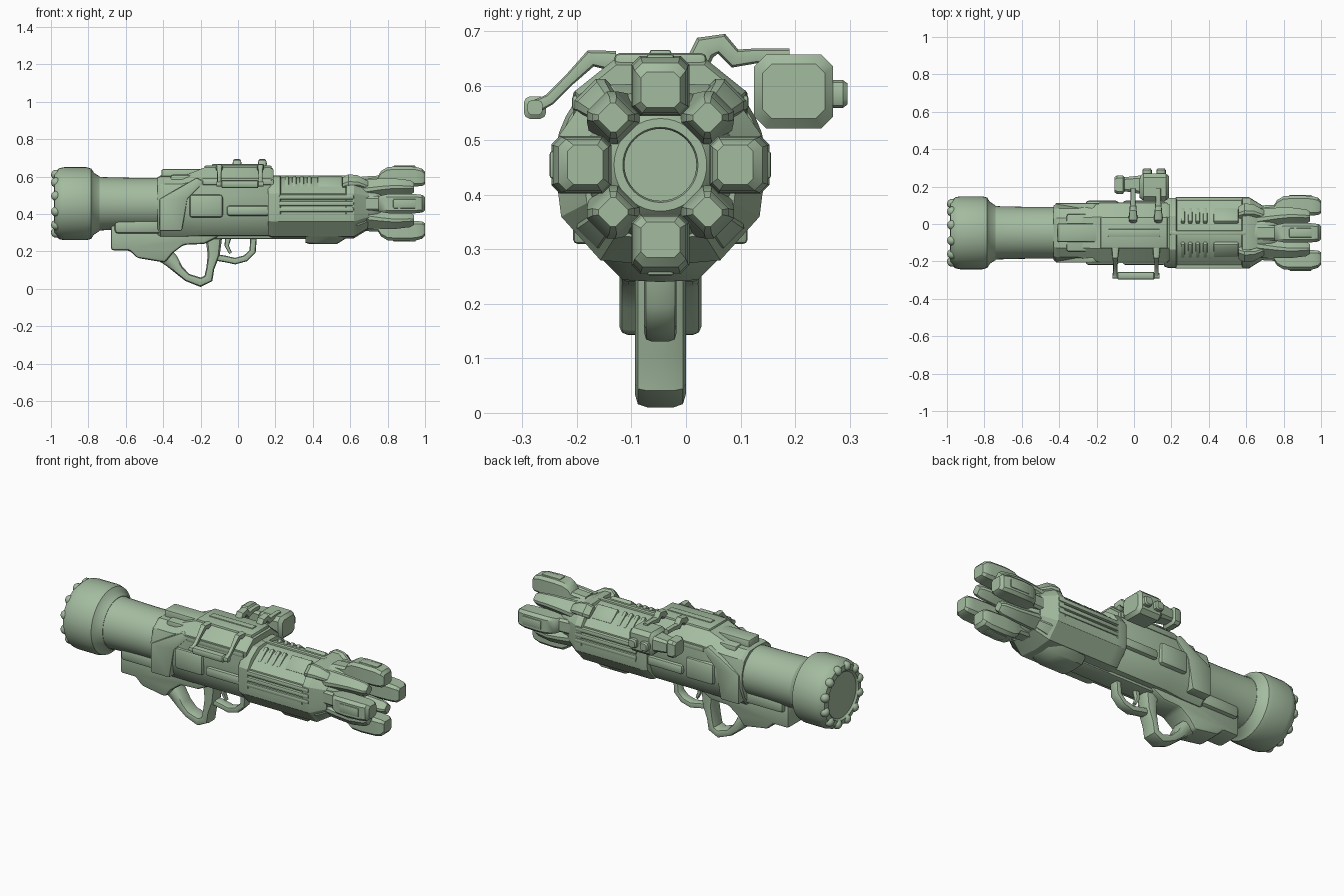
import bpy, bmesh, math
from mathutils import Matrix, Vector

if "Cube" in bpy.data.objects:
    bpy.data.objects.remove(bpy.data.objects["Cube"])

AXIS = Vector((0, -0.047, 0.455))   # centre line of the launcher tube
green = bpy.data.materials.new("sage green")
green.use_nodes = True
green.diffuse_color = (0.37, 0.50, 0.35, 1)
green.node_tree.nodes["Principled BSDF"].inputs["Base Color"].default_value = green.diffuse_color


def finish(name, bm, matrix=None, bevel=0, angle=35):
    """Turn a bmesh, built around the tube axis, into a shaded object."""
    bmesh.ops.recalc_face_normals(bm, faces=bm.faces)
    if bevel:
        edges = [e for e in bm.edges if e.calc_face_angle(0) > 0.45]
        bmesh.ops.bevel(bm, geom=edges, offset=bevel, segments=2, profile=0.5, affect='EDGES')
    if matrix:
        bm.transform(matrix)
    bm.transform(Matrix.Translation(AXIS))
    mesh = bpy.data.meshes.new(name)
    bm.to_mesh(mesh)
    bm.free()
    mesh.materials.append(green)
    mesh.shade_smooth()
    mesh.set_sharp_from_angle(angle=math.radians(angle))
    obj = bpy.data.objects.new(name, mesh)
    bpy.context.collection.objects.link(obj)
    return obj


def loft(name, rings, **kw):
    """Skin a row of equal rings and cap both ends."""
    bm = bmesh.new()
    rows = [[bm.verts.new(p) for p in ring] for ring in rings]
    n = len(rows[0])
    for a, b in zip(rows, rows[1:]):
        for i in range(n):
            bm.faces.new((a[i], a[(i + 1) % n], b[(i + 1) % n], b[i]))
    bm.faces.new(rows[0])
    bm.faces.new(rows[-1])
    return finish(name, bm, **kw)


def lathe(name, profile, sides=40, **kw):
    """Spin (x, radius) points about the x axis."""
    turn = [2 * math.pi * i / sides for i in range(sides)]
    return loft(name, [[(x, r * math.cos(t), r * math.sin(t)) for t in turn] for x, r in profile], **kw)


def half_ring(x, half, grow=1):
    """Mirror a half section, listed from top to bottom, about y = 0."""
    pts = [(y * grow, (z - AXIS.z) * grow) for y, z in half]
    pts += [(-y, z) for y, z in reversed(pts[1:-1])]
    return [(x, y, z) for y, z in pts]


def box(name, x, y, z, bevel=0.01, matrix=None):
    """Box from ranges; y and z are measured from the tube axis."""
    ring = lambda px: [(px, y[0], z[0]), (px, y[1], z[0]), (px, y[1], z[1]), (px, y[0], z[1])]
    return loft(name, [ring(x[0]), ring(x[1])], bevel=bevel, matrix=matrix)


def block_ring(x, low, high, w):
    """Rectangle across x with cut corners."""
    c = 0.3 * w
    return [(x, -w + c, low), (x, w - c, low), (x, w, low + c), (x, w, high - c),
            (x, w - c, high), (x, -w + c, high), (x, -w, high - c), (x, -w, low + c)]


def sweep(name, path, side, sides=10, **kw):
    """Sweep an oval along (x, y, z, thickness, width); side is the width direction."""
    side = Vector(side)
    pts = [Vector(p[:3]) - AXIS for p in path]
    rings = []
    for i, p in enumerate(path):
        along = (pts[min(i + 1, len(pts) - 1)] - pts[max(i - 1, 0)]).normalized()
        normal = along.cross(side).normalized()
        ring = []
        for k in range(sides):
            t = 2 * math.pi * (k + 0.5) / sides
            c, s = math.cos(t), math.sin(t)
            sq = lambda v: math.copysign(abs(v) ** 0.6, v)
            ring.append(pts[i] + normal * p[3] * sq(c) + side * p[4] * sq(s))
        rings.append(ring)
    return loft(name, rings, **kw)


def around(angle):
    return Matrix.Rotation(math.radians(angle), 4, 'X')


# Rear drum, launch tube and rim studs
lathe("rear_drum", [(-.975, .13), (-.985, .14), (-.98, .17), (-.955, .19), (-.93, .195),
                    (-.81, .195), (-.785, .188), (-.77, .165), (-.74, .146)])
lathe("launch_tube", [(-.8, .15), (-.72, .142), (-.55, .138), (-.38, .138)])
for i in range(12):
    bm = bmesh.new()
    bmesh.ops.create_uvsphere(bm, u_segments=12, v_segments=8, radius=0.027)
    finish("rim_stud", bm, around(30 * i + 15) @ Matrix.Translation((-.973, 0, .16)))

# Receiver body
rear = [(0, .605), (.08, .60), (.13, .56), (.155, .48), (.152, .40), (.125, .33), (.08, .28), (0, .275)]
mid = [(0, .648), (.085, .648), (.157, .59), (.158, .50), (.152, .40), (.13, .33), (.09, .285), (0, .275)]
loft("receiver", [half_ring(-.43, rear, .94), half_ring(-.415, rear), half_ring(-.3, rear),
                  half_ring(-.18, mid), half_ring(.17, mid), half_ring(.19, mid, .95)], angle=28)

# Forward housing with sunken upper panels
full = [(0, .605), (.09, .602), (.15, .56), (.185, .51), (.187, .40), (.182, .36), (.11, .28), (0, .27)]
sunk = [(0, .60), (.078, .583), (.132, .545), (.172, .51)] + full[4:]
loft("forward_housing", [half_ring(.16, full, .96), half_ring(.18, full), half_ring(.225, full),
                         half_ring(.23, sunk), half_ring(.575, sunk), half_ring(.58, full),
                         half_ring(.62, full), half_ring(.68, full, .8), half_ring(.70, full, .74)], angle=28)
box("top_spine", (.19, .60), (-.012, .012), (.12, .152), .005)

# Top plates
box("rear_top_plate", (-.41, -.17), (-.05, .05), (.12, .185))
box("rear_top_rib", (-.36, -.2), (-.1, .1), (.1, .155))
box("centre_top_plate", (-.18, .18), (-.085, .085), (.15, .205))
box("top_ridge", (-.14, .14), (-.02, .02), (.19, .211), .005)
box("belly_keel", (-.36, .40), (-.06, .06), (-.188, -.14))
loft("belly_box", [half_ring(x, [(0, .33), (w, .33), (w, .29), (w * .6, z), (0, z - .004)])
                   for x, w, z in ((.36, .10, .25), (.38, .115, .244), (.53, .115, .244), (.58, .09, .275))])

for s in (-1, 1):
    # Ribs, cover and grooved pod on each side of the housing
    lean = around(-39 * s)
    for i in range(4):
        box("panel_rib", (.25 + .04 * i, .272 + .04 * i), (-.046, .046), (.13, .156), .006, lean)
    box("panel_cover", (.425, .56), (-.046, .046), (.12, .157), .01, lean)
    ys = sorted((s * .165, s * .192))
    for z in (-.045, -.012, .022):
        box("side_rail", (.22, .62), ys, (z, z + .026), .008)
    # Cheek pad, sloped rear panel and lower fairing
    ys = sorted((s * .1, s * .172))
    box("cheek_pad", (-.26, -.08), ys, (-.075, .05), .018)
    box("lower_fairing", (-.06, .17), ys, (-.065, -.01), .015)
    ring = lambda y: [(x, y, z - AXIS.z) for x, z in
                      ((-.42, .31), (-.42, .48), (-.22, .595), (-.18, .57), (-.27, .48), (-.3, .31))]
    loft("rear_cheek_plate", [ring(s * .09), ring(s * .16)], bevel=.008)
    box("shoulder_strip", (-.19, .18), sorted((s * .13, s * .162)), (.1, .128), .006)

# Muzzle with a deep bore
lathe("muzzle", [(.60, .13), (.68, .143), (.74, .13), (.78, .105), (.80, .085), (.80, .069),
                 (.79, .066), (.715, .066), (.715, .01)])

# Four large prongs, with four small claws and lugs between them
for k in range(4):
    prong = [(.66, .08, .145, .04), (.75, .085, .15, .04), (.765, .09, .175, .044), (.80, .092, .196, .051),
             (.86, .09, .2, .053), (.95, .092, .197, .051), (.985, .095, .187, .047), (1, .105, .17, .036)]
    loft("muzzle_prong", [block_ring(*p) for p in prong], matrix=around(90 * k), angle=30)
    box("prong_pad", (.83, .95), (-.025, .025), (.19, .203), .005, around(90 * k))
    claw = [(.66, .08, .15, .05), (.76, .08, .16, .042), (.84, .085, .165, .037),
            (.92, .09, .155, .032), (.94, .1, .145, .022)]
    loft("muzzle_claw", [block_ring(*p) for p in claw], matrix=around(90 * k + 45), angle=30)
    lug = [(.56, .13, .175, .035), (.59, .13, .195, .04), (.64, .13, .19, .036), (.70, .12, .15, .025)]
    loft("collar_lug", [block_ring(*p) for p in lug], matrix=around(90 * k + 45), angle=30)

# Rear stock under the tube
outline = ((-.68, .36), (-.68, .205), (-.58, .205), (-.54, .165), (-.39, .14), (-.35, .19),
           (-.29, .235), (-.18, .24), (-.10, .28), (-.10, .36))
loft("stock", [[(x, y, z - AXIS.z) for x, z in outline] for y in (-.075, .075)], bevel=.016)
box("stock_top", (-.66, -.4), (-.1, .1), (-.16, -.08), .02)

# Looped grip, trigger guard and trigger
Y = AXIS.y
grip = [(-.43, .21, .05), (-.355, .15, .04), (-.315, .10, .026), (-.27, .06, .022), (-.2, .035, .026),
        (-.158, .055, .026), (-.148, .11, .022), (-.13, .18, .033), (-.13, .3, .05)]
sweep("grip_loop", [(x, Y, z, a, .047) for x, z, a in grip], (0, 1, 0), angle=50)
guard = [(-.13, .17), (-.07, .16), (-.015, .148), (.04, .163), (.078, .2), (.085, .3)]
sweep("trigger_guard", [(x, Y, z, .018, .03) for x, z in guard], (0, 1, 0), angle=50)
sweep("trigger", [(-.05, Y, .29, .02, .015), (-.06, Y, .23, .012, .013), (-.04, Y, .19, .008, .01)], (0, 1, 0))

# Carrying handle on the right side
for x in (-.10, .12):
    arm = [(-.13, .645, .02), (-.175, .65, .016), (-.215, .61, .011), (-.25, .575, .011), (-.28, .56, .013)]
    sweep("handle_arm", [(x, y, z, r, r) for y, z, r in arm], (1, 0, 0))
ends = [(-.115, .014), (-.09, .014), (-.085, .021), (.105, .021), (.11, .014), (.135, .014)]
sweep("handle_bar", [(x, -.277, .56, r, r) for x, r in ends], (0, 1, 0), sides=12)

# Sight on the left side, with its mounts and knobs
def sight_ring(x, y0, y1, z0, z1):
    w, mid_y = (y1 - y0) / 2, (y0 + y1) / 2 - Y
    return [(px, py + mid_y, pz) for px, py, pz in block_ring(x, z0 - AXIS.z, z1 - AXIS.z, w)]

loft("sight_body", [sight_ring(*s) for s in ((.03, .14, .255, .54, .64), (.05, .125, .27, .522, .657),
                                             (.17, .125, .27, .522, .657), (.188, .14, .255, .54, .64))])
loft("sight_eyepiece", [sight_ring(*s) for s in ((-.105, .17, .25, .555, .635), (-.09, .16, .26, .545, .645),
                                                 (-.06, .16, .26, .545, .645), (-.05, .175, .25, .56, .63),
                                                 (.04, .16, .26, .55, .64))])
for x in (-.005, .13):
    mount = [(.02, .64, .022), (.035, .67, .024), (.065, .677, .02), (.09, .65, .018), (.13, .655, .014), (.19, .655, .014)]
    sweep("sight_mount", [(x, y, z, r, r) for y, z, r in mount], (1, 0, 0))
for x in (.07, .145):
    knob = [(.25, .026), (.288, .026), (.296, .02)]
    sweep("sight_knob", [(x, y, .585, r, r) for y, r in knob], (1, 0, 0), sides=12)
